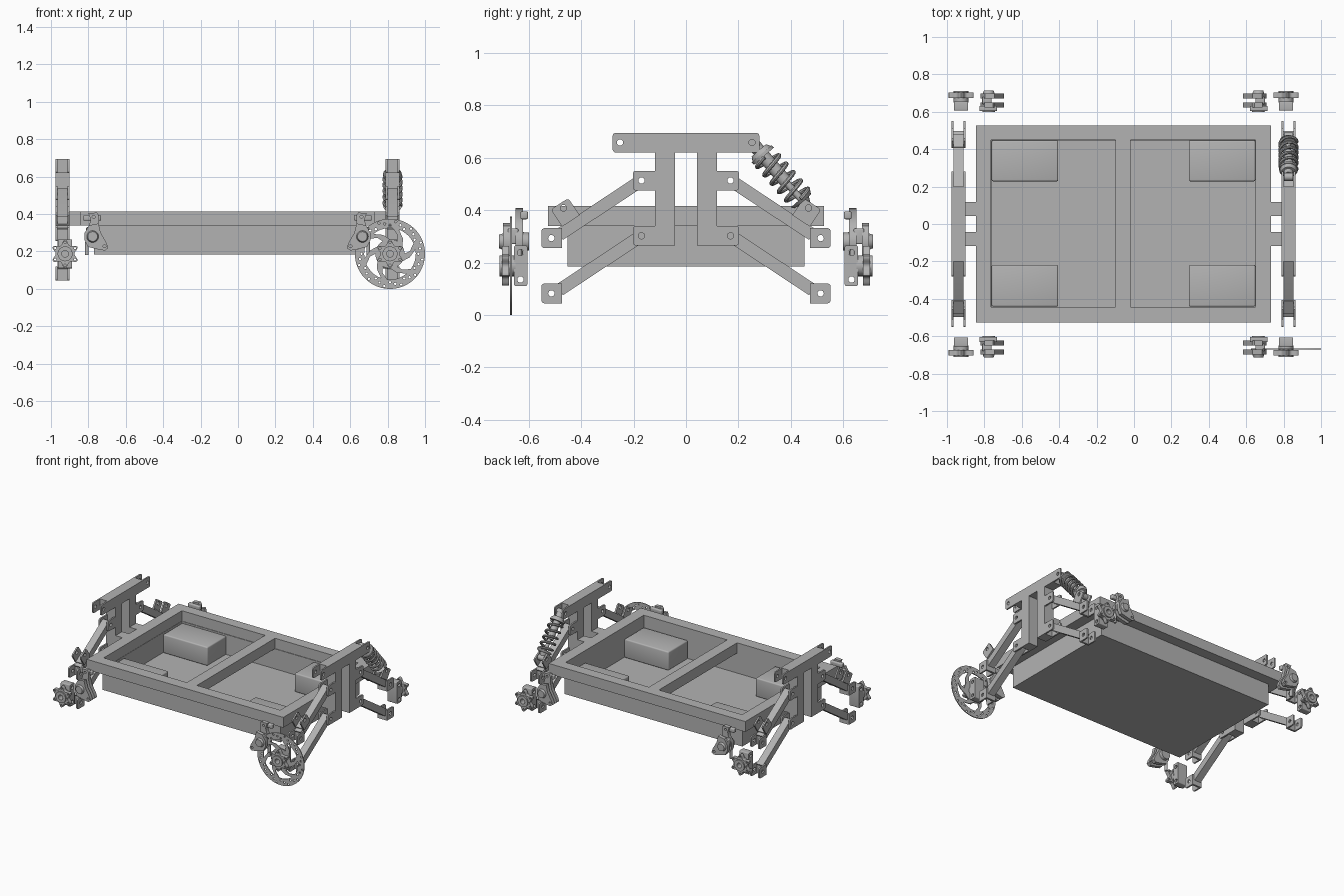
import bpy, bmesh
from math import sin, cos, pi, radians
from mathutils import Matrix, Vector

cube = bpy.data.objects.get("Cube")
if cube:
    bpy.data.objects.remove(cube)

grey = bpy.data.materials.new("mid_grey")
grey.use_nodes = True
grey.diffuse_color = (0.45, 0.45, 0.45, 1)
grey.node_tree.nodes["Principled BSDF"].inputs["Base Color"].default_value = grey.diffuse_color

CX = -0.056          # mirror plane between the two ends
TX = 0.826           # centre of the tower and arms
HX = 0.8125          # centre of the hubs
W = 0.038            # half width of the towers


def finish(name, bm, mirror=""):
    """Turn a bmesh into objects, one for each mirrored place."""
    bmesh.ops.remove_doubles(bm, verts=bm.verts, dist=0.0001)
    bmesh.ops.recalc_face_normals(bm, faces=bm.faces)
    for sx in ((1, -1) if "x" in mirror else (1,)):
        for sy in ((1, -1) if "y" in mirror else (1,)):
            me = bpy.data.meshes.new(name)
            bm.to_mesh(me)
            shift = Matrix.Translation((CX, 0, 0))
            me.transform(shift @ Matrix.Diagonal((sx, sy, 1, 1)) @ shift.inverted())
            if sx * sy < 0:
                me.flip_normals()
            me.materials.append(grey)
            me.shade_smooth()
            me.set_sharp_from_angle(angle=radians(35))
            bpy.context.collection.objects.link(bpy.data.objects.new(name, me))
    bm.free()


def curve_mesh(curve):
    ob = bpy.data.objects.new("temp", curve)
    bpy.context.collection.objects.link(ob)
    dg = bpy.context.evaluated_depsgraph_get()
    me = bpy.data.meshes.new_from_object(ob.evaluated_get(dg))
    bpy.data.objects.remove(ob)
    bm = bmesh.new()
    bm.from_mesh(me)
    bpy.data.meshes.remove(me)
    return bm


def plate(name, outer, holes, axis, lo, hi, mirror=""):
    """Extrude a flat outline with holes along an axis."""
    cu = bpy.data.curves.new(name, "CURVE")
    cu.dimensions, cu.fill_mode, cu.extrude = "2D", "BOTH", (hi - lo) / 2
    for loop in [outer] + holes:
        sp = cu.splines.new("POLY")
        sp.points.add(len(loop) - 1)
        for p, (u, v) in zip(sp.points, loop):
            p.co = (u, v, 0, 1)
        sp.use_cyclic_u = True
    bm = curve_mesh(cu)
    mid = (lo + hi) / 2
    for vert in bm.verts:
        u, v, w = vert.co
        vert.co = {"x": (w + mid, u, v), "y": (u, mid - w, v), "z": (u, v, w + mid)}[axis]
    finish(name, bm, mirror)


def rect(u0, v0, u1, v1):
    return [(u0, v0), (u1, v0), (u1, v1), (u0, v1)]


def rounded(u0, v0, u1, v1, r=0.012):
    pts = []
    for k, (u, v) in enumerate(rect(u0 + r, v0 + r, u1 - r, v1 - r)):
        for i in range(5):
            a = pi + k * pi / 2 + i * pi / 8
            pts.append((u + r * cos(a), v + r * sin(a)))
    return pts


def circle(u, v, r, n=16):
    return [(u + r * cos(2 * pi * i / n), v + r * sin(2 * pi * i / n)) for i in range(n)]


def box(name, x, y, z, mirror="", bevel=0):
    bm = bmesh.new()
    bmesh.ops.create_cube(bm, size=1)
    for v in bm.verts:
        v.co = [(a + b) / 2 + c * (b - a) for (a, b), c in zip((x, y, z), v.co)]
    if bevel:
        bmesh.ops.bevel(bm, geom=bm.edges[:], offset=bevel, segments=3, profile=0.5, affect="EDGES")
    finish(name, bm, mirror)


def rod(name, a, b, r, mirror="", r2=None, n=24):
    a, b = Vector(a), Vector(b)
    turn = (b - a).to_track_quat("Z", "Y").to_matrix().to_4x4()
    bm = bmesh.new()
    bmesh.ops.create_cone(bm, cap_ends=True, segments=n, radius1=r, radius2=r2 or r,
                          depth=(b - a).length, matrix=Matrix.Translation((a + b) / 2) @ turn)
    finish(name, bm, mirror)


def cheeks(name, outer, holes, mirror, t=0.011):
    """Pair of thin side plates forming a fork."""
    plate(name, outer, holes, "x", TX - W, TX - W + t, mirror)
    plate(name, outer, holes, "x", TX + W - t, TX + W, mirror)


# Battery tray: rim frame, thin pan and corner blocks
plate("tray_rim", rect(-0.845, -0.527, 0.732, 0.527),
      [rect(-0.765, -0.445, -0.098, 0.45), rect(-0.018, -0.445, 0.65, 0.45)], "z", 0.34, 0.415)
plate("pan_wall", rect(-0.769, -0.452, 0.656, 0.452),
      [rect(-0.763, -0.446, 0.65, 0.446)], "z", 0.187, 0.34)
box("pan_floor", (-0.769, 0.656), (-0.452, 0.452), (0.185, 0.195))
for y0, y1 in ((0.228, 0.448), (-0.442, -0.218)):
    box("inner_block", (0.293, 0.649), (y0, y1), (0.194, 0.33), "x", 0.009)

# Suspension towers at both ends
box("tower_leg", (TX - W, TX + W), (0.042, 0.118), (0.265, 0.63), "xy")
box("tower_top_bar", (TX - W, TX + W), (-0.2, 0.2), (0.62, 0.695), "x")
box("tower_tray_mount", (0.73, TX - W), (0.042, 0.118), (0.34, 0.415), "xy")
cheeks("top_bar_fork", rounded(0.17, 0.62, 0.28, 0.695), [circle(0.252, 0.658, 0.012)], "xy")
for z, hz in ((0.475, 0.513), (0.265, 0.302)):
    cheeks("tower_fork", rounded(0.09, z, 0.203, z + 0.075), [circle(0.17, hz, 0.012)], "xy")

# Swing arms, upper and lower, with end forks
d = Vector((0.33, -0.218)).normalized()
n = Vector((-d.y, d.x))


def along(start, s, t):
    return tuple(Vector(start) + d * s + n * t)


for label, z in (("upper", 0.513), ("lower", 0.302)):
    p = (0.17, z)
    tip = [along(p, 0.024 * -cos(a), 0.024 * sin(a)) for a in [k * pi / 8 - pi / 2 for k in range(9)]]
    plate(label + "_arm", tip + [along(p, 0.375, 0.024), along(p, 0.375, -0.024)],
          [circle(*p, 0.012)], "x", TX - W + 0.012, TX + W - 0.012, "xy")
    cz = z - 0.22
    cheeks(label + "_arm_fork", rounded(0.474, cz - 0.038, 0.552, cz + 0.038),
           [circle(0.514, cz, 0.012)], "xy")
    box(label + "_fork_web", (TX - W, TX + W), (0.474, 0.488), (cz - 0.038, cz + 0.038), "xy")

# Shock mounting lugs on the upper arms
top = (0.17, 0.513)
lug = [along(top, s, t) for s, t in ((0.27, 0.02), (0.35, 0.02), (0.35, 0.09),
                                     (0.342, 0.098), (0.278, 0.098), (0.27, 0.09))]
cheeks("shock_lug", lug, [circle(0.468, 0.408, 0.012)], "xy")
plate("shock_lug_base", [along(top, s, t) for s, t in rect(0.27, 0.02, 0.35, 0.032)], [],
      "x", TX - W, TX + W, "xy")

# Coil-over shock on one arm
top_eye, low_eye = Vector((TX, 0.252, 0.658)), Vector((TX, 0.468, 0.408))
axis = low_eye - top_eye


def on_shock(f):
    return top_eye + axis * f


for eye in (top_eye, low_eye):
    rod("shock_eye", eye - Vector((0.024, 0, 0)), eye + Vector((0.024, 0, 0)), 0.021)
for part, f0, f1, r0, r1 in (("shock_body", 0.03, 0.6, 0.025, 0.025), ("shock_rod", 0.5, 0.98, 0.013, 0.013),
                             ("shock_collar", 0.12, 0.17, 0.036, 0.046), ("shock_ring", 0.17, 0.21, 0.05, 0.05),
                             ("shock_cup", 0.86, 0.9, 0.05, 0.04), ("shock_foot", 0.9, 0.97, 0.03, 0.018)):
    rod(part, on_shock(f0), on_shock(f1), r0, "", r1)
cu = bpy.data.curves.new("shock_spring", "CURVE")
cu.dimensions, cu.bevel_depth, cu.bevel_resolution, cu.use_fill_caps = "3D", 0.0085, 2, True
sp = cu.splines.new("POLY")
turns, steps = 5, 24
sp.points.add(turns * steps)
side = Vector((1, 0, 0))
other = axis.normalized().cross(side)
for i, pt in enumerate(sp.points):
    a = 2 * pi * i / steps
    co = on_shock(0.22 + 0.64 * i / (turns * steps)) + 0.046 * (side * cos(a) + other * sin(a))
    pt.co = (*co, 1)
finish("shock_spring", curve_mesh(cu))

# Wheel hubs and knuckles at the four corners
HZ = 0.1875
star = []
for i in range(72):
    a = 2 * pi * i / 72
    r = 0.05 + 0.026 * (0.5 + 0.5 * cos(6 * a)) ** 1.5
    star.append((HX + r * sin(a), HZ + r * cos(a)))
studs = [circle(HX + 0.061 * sin(k * pi / 3), HZ + 0.061 * cos(k * pi / 3), 0.006, 10) for k in range(6)]
plate("hub_star", star, studs + [circle(HX, HZ, 0.018)], "y", 0.675, 0.703, "xy")
plate("hub_boss", circle(HX, HZ, 0.04, 28), [circle(HX, HZ, 0.018)], "y", 0.65, 0.712, "xy")
plate("knuckle", rounded(0.606, 0.11, 0.656, 0.265, 0.006),
      [circle(0.632, 0.135, 0.012), circle(0.632, 0.238, 0.012)], "x", HX - W, HX + W, "xy")

# Brake calipers beside each hub
outline = [(0.688, 0.405), (0.643, 0.408), (0.63, 0.39), (0.634, 0.35), (0.622, 0.3), (0.59, 0.245),
           (0.582, 0.218), (0.6, 0.205), (0.64, 0.212), (0.69, 0.225), (0.708, 0.26),
           (0.708, 0.3), (0.684, 0.34), (0.676, 0.37)]
inner = [(u, v) for u, v in outline if v < 0.36]
plate("caliper_inner", outline, [circle(0.66, 0.385, 0.008)], "y", 0.622, 0.65, "xy")
plate("caliper_outer", inner, [circle(0.602, 0.228, 0.008)], "y", 0.672, 0.698, "xy")
box("caliper_bridge", (0.65, 0.7), (0.64, 0.68), (0.27, 0.33), "xy", 0.006)
rod("caliper_piston", (0.665, 0.6, 0.28), (0.665, 0.625, 0.28), 0.034, "xy", 0.036)
rod("caliper_cap", (0.665, 0.697, 0.28), (0.665, 0.713, 0.28), 0.032, "xy", 0.026)
box("caliper_lever", (0.62, 0.715), (0.603, 0.632), (0.365, 0.395), "xy", 0.006)
rod("caliper_bolt", (0.696, 0.636, 0.18), (0.696, 0.636, 0.25), 0.01, "xy")

# Brake rotor on the front corner, with swirled windows and drilled ring
def polar(r, a):
    return (HX + r * cos(a), HZ + r * sin(a))


cuts = [circle(HX, HZ, 0.04, 24)]
for k in range(6):
    a0 = k * pi / 3
    low = [polar(0.078, a0 + t * 0.13) for t in range(5)]
    high = [polar(0.138, a0 + 0.42 + t * 0.16) for t in range(6)]
    cuts.append(low + [polar(0.108, a0 + 0.88)] + high[::-1] + [polar(0.108, a0 + 0.14)])
for k in range(36):
    cuts.append(circle(*polar((0.152, 0.163, 0.175)[k % 3], k * pi / 18), 0.0065, 10))
plate("brake_rotor", circle(HX, HZ, 0.1875, 72), cuts, "y", -0.671, -0.665)
